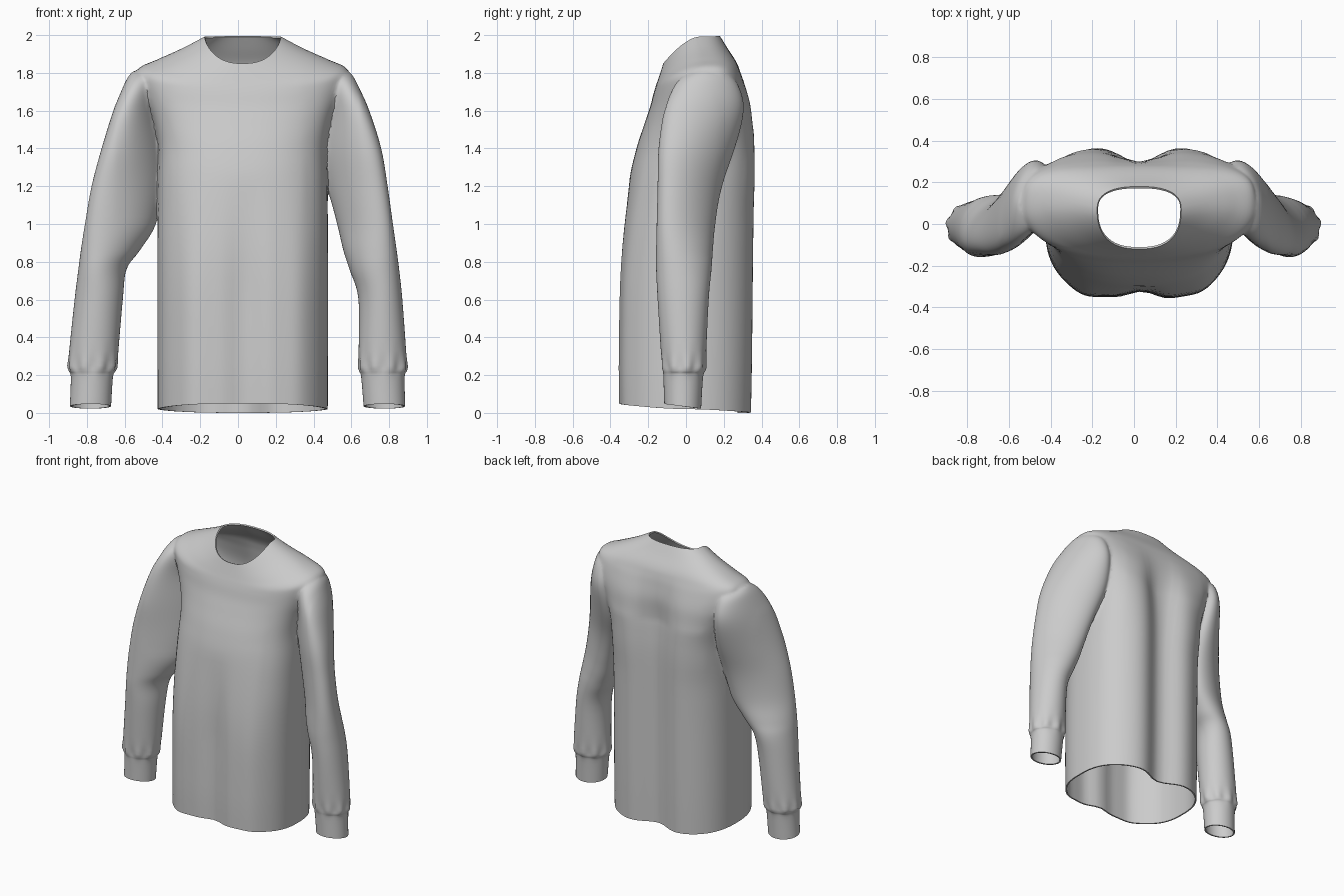
import bpy, bmesh
from math import sin, cos, pi, exp, sqrt
from mathutils import Vector

if "Cube" in bpy.data.objects:
    bpy.data.objects.remove(bpy.data.objects["Cube"])

CX = 0.025   # the garment hangs slightly off-centre


def resample(rows, steps):
    """Catmull-Rom interpolation of a table of cross-sections."""
    out = []
    for i in range(len(rows) - 1):
        p0, p1 = rows[max(i - 1, 0)], rows[i]
        p2, p3 = rows[i + 1], rows[min(i + 2, len(rows) - 1)]
        for k in range(steps):
            t = k / steps
            out.append([0.5 * (2 * b + (c - a) * t + (2 * a - 5 * b + 4 * c - d) * t * t
                               + (3 * b - a - 3 * c + d) * t ** 3)
                        for a, b, c, d in zip(p0, p1, p2, p3)])
    return out + [list(rows[-1])]


def loft(name, rings):
    """Closed solid through a stack of rings, with a fan cap at each end."""
    bm = bmesh.new()
    vs = [[bm.verts.new(p) for p in r] for r in rings]
    n = len(rings[0])
    for a, b in zip(vs, vs[1:]):
        for i in range(n):
            j = (i + 1) % n
            bm.faces.new((a[i], a[j], b[j], b[i]))
    for ring in (vs[0], vs[-1]):
        hub = bm.verts.new(sum((v.co for v in ring), Vector()) / n)
        for i in range(n):
            bm.faces.new((ring[i], ring[(i + 1) % n], hub))
    bmesh.ops.recalc_face_normals(bm, faces=bm.faces)
    me = bpy.data.meshes.new(name)
    bm.to_mesh(me)
    bm.free()
    ob = bpy.data.objects.new(name, me)
    bpy.context.collection.objects.link(ob)
    return ob


def spow(v, e):
    return (1 if v >= 0 else -1) * abs(v) ** e


# Torso: half width, side z, side y, front y, front z, back y, back z
TORSO = [
    (.450, .02, .00, -.360, .05, .345, .00),
    (.452, .30, .00, -.362, .31, .350, .29),
    (.452, .80, .00, -.350, .80, .355, .80),
    (.450, 1.2, .02, -.305, 1.2, .360, 1.2),
    (.445, 1.4, .05, -.265, 1.39, .355, 1.4),
    (.475, 1.55, .07, -.220, 1.53, .345, 1.53),
    (.520, 1.67, .09, -.190, 1.62, .335, 1.64),
    (.552, 1.77, .10, -.172, 1.69, .310, 1.74),
    (.550, 1.830, .10, -.160, 1.73, .290, 1.80),
    (.460, 1.868, .10, -.148, 1.765, .265, 1.86),
    (.320, 1.930, .09, -.133, 1.81, .220, 1.93),
    (.202, 1.992, .07, -.120, 1.85, .180, 1.995),
]


def torso_ring(row, n=96):
    w, zs, ym, yf, zf, yb, zb = row
    upper = min(max((1.85 - zs) / 0.35, 0), 1)   # folds fade at the shoulders
    lower = min(max((1.25 - zs) / 0.6, 0), 1)    # front folds fade at the chest
    boxy = min(max((zs - 1.1) / 0.4, 0), 1) * min(max((1.95 - zs) / .1, 0), 1)
    pts = []
    for i in range(n):
        t = 2 * pi * i / n
        c, s = cos(t), sin(t)
        if s > 0:
            e = .8 - .2 * boxy
            x = w * spow(c, e)
            y = ym + (yb - ym) * abs(s) ** e * (1 + .08 * upper)
            y -= .09 * upper * exp(-(x / .13) ** 2)
            z = zs + (zb - zs) * abs(s) ** 1.3
        else:
            x = w * spow(c, .8)
            y = ym + (yf - ym) * abs(s) ** .8 * (1 + .06 * lower)
            y += .055 * lower * exp(-(x / .15) ** 2)
            y += .005 * lower * sin(x * 32 + 1) * abs(s)
            z = zs + (zf - zs) * abs(s) ** 1.3
        pts.append((CX + x, y, z))
    return pts


# Sleeves: z, right outer x, right inner x, left outer x, left inner x, front y, back y, skew
SLEEVE = [
    (.035, .885, .665, .890, .672, -.115, .080, 0),
    (.19, .882, .652, .885, .662, -.120, .090, 0),
    (.225, .893, .642, .895, .648, -.125, .100, 0),
    (.28, .893, .638, .898, .638, -.130, .105, 0),
    (.60, .870, .638, .865, .610, -.150, .120, .02),
    (.76, .853, .590, .845, .590, -.158, .135, .06),
    (.86, .840, .558, .832, .520, -.158, .142, .10),
    (1.0, .820, .525, .810, .435, -.155, .155, .15),
    (1.2, .792, .470, .775, .400, -.150, .190, .19),
    (1.4, .758, .420, .722, .390, -.145, .260, .23),
    (1.6, .695, .430, .660, .410, -.115, .310, .22),
    (1.72, .642, .440, .612, .410, -.070, .285, .13),
    (1.78, .612, .450, .582, .410, -.020, .240, .06),
    (1.81, .585, .460, .555, .420, .040, .170, .02),
]


def sleeve_ring(row, side, n=64):
    z, ro, ri, lo, li, yf, yb, skew = row
    out, inn = (ro, ri) if side > 0 else (lo, li)
    half = (yb - yf) / 2
    b = sqrt(max(half ** 2 - (skew / 2) ** 2, 1e-4))
    gather = .005 * exp(-((z - .25) / .035) ** 2)   # puckers above the cuff
    cuff = .015 * max(0, 1 - z / .2)                # cuff edge tilts
    pts = []
    for i in range(n):
        t = 2 * pi * i / n
        g = 1 + gather * sin(9 * t) / .1
        x = (out + inn) / 2 + (out - inn) / 2 * cos(t) * g
        y = (yf + yb) / 2 + b * sin(t) * g - skew / 2 * cos(t)
        pts.append((side * x, y, z - cuff * sin(t)))
    return pts


shirt = loft("shirt", [torso_ring(r) for r in resample(TORSO, 5)])
sleeves = [loft(nm, [sleeve_ring(r, sd) for r in resample(SLEEVE, 5)])
           for nm, sd in (("right_sleeve", 1), ("left_sleeve", -1))]

# Join the sleeves to the torso so the armholes are open inside
bpy.context.view_layer.objects.active = shirt
shirt.select_set(True)
for sl in sleeves:
    m = shirt.modifiers.new("join", 'BOOLEAN')
    m.operation, m.solver, m.object = 'UNION', 'EXACT', sl
    bpy.ops.object.modifier_apply(modifier=m.name)
    bpy.data.objects.remove(sl)

# Open the neck, hem and cuffs, then soften the armhole seams
bm = bmesh.new()
bm.from_mesh(shirt.data)
hubs = [v for v in bm.verts if len(v.link_edges) > 40 and not .2 < v.co.z < 1.87]
bmesh.ops.delete(bm, geom=hubs, context='VERTS')
bmesh.ops.remove_doubles(bm, verts=bm.verts, dist=.004)
seam = [v for v in bm.verts if 1.0 < v.co.z < 1.87 and .36 < abs(v.co.x) < .64]
for _ in range(7):
    bmesh.ops.smooth_vert(bm, verts=seam, factor=.5,
                          use_axis_x=True, use_axis_y=True, use_axis_z=True)
bm.to_mesh(shirt.data)
bm.free()

# Fabric thickness
m = shirt.modifiers.new("fabric", 'SOLIDIFY')
m.thickness, m.offset = .010, -1
bpy.ops.object.modifier_apply(modifier=m.name)
bpy.ops.object.shade_smooth_by_angle(angle=.9)
